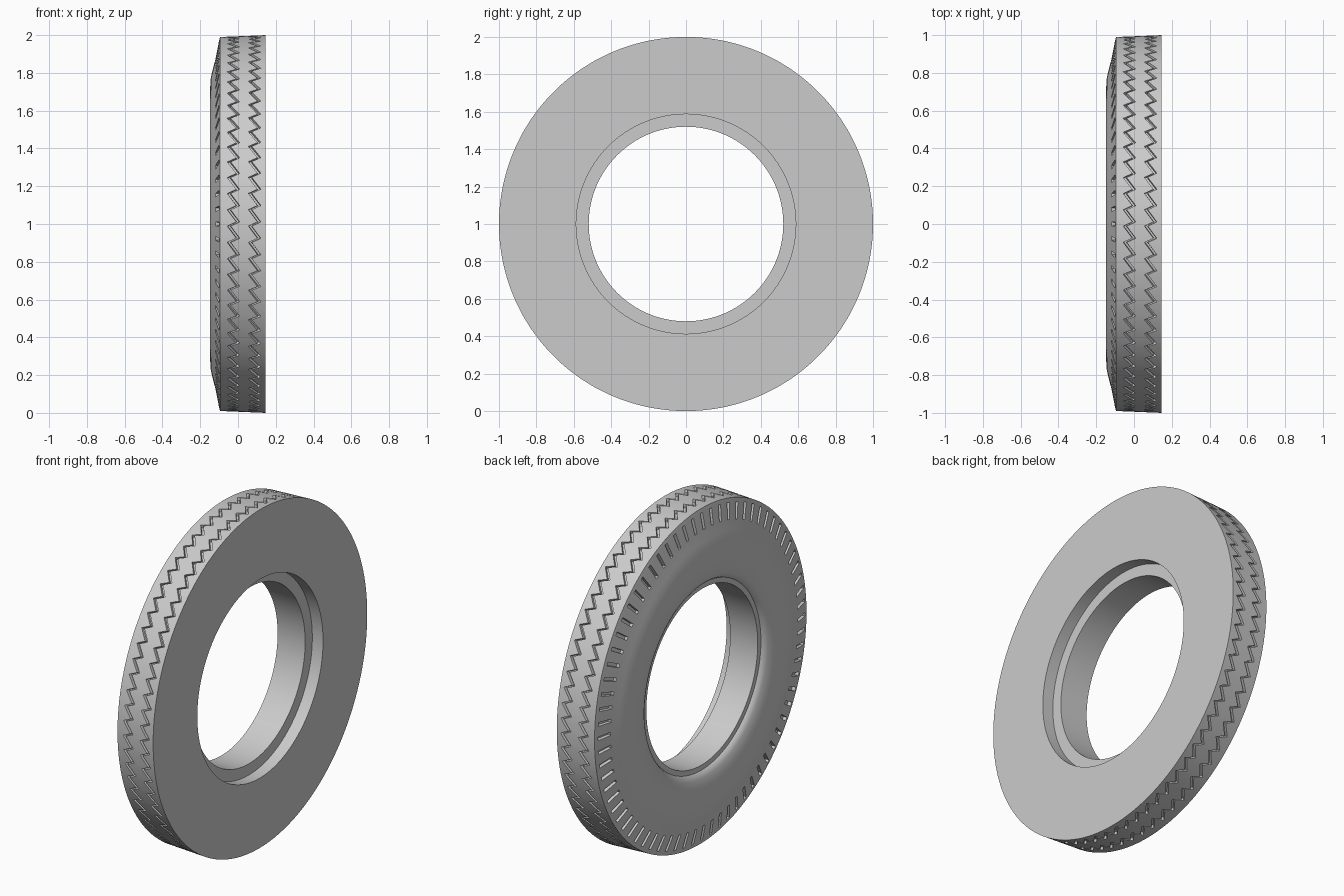
import bpy, bmesh, math

if "Cube" in bpy.data.objects:
    bpy.data.objects.remove(bpy.data.objects["Cube"])

PERIODS = 72          # tread zigzags and shoulder slots around the tyre
FRACTIONS = (0.0, 0.25, 0.625)
AMP = 0.024           # sideways swing of the zigzag
HALF, DEPTH = 0.009, 0.018

# Sidewall, bead and flat back, as (x, radius), from tread edge to tread edge
SIDE = [(-0.095, 0.99), (-0.101, 0.967), (-0.119, 0.875), (-0.133, 0.82),
        (-0.144, 0.775), (-0.147, 0.73), (-0.146, 0.67), (-0.141, 0.62),
        (-0.130, 0.58), (-0.120, 0.56), (-0.105, 0.55), (-0.105, 0.52),
        (0.075, 0.52), (0.075, 0.587), (0.145, 0.587), (0.145, 1.0)]
SLOT_ROW = 1          # profile span that carries the shoulder slots


def tread_radius(x):
    return 0.99 + 0.01 * (x + 0.095) / 0.24


def zigzag(f):
    # short leg swings one way, long leg swings back
    return AMP * (-1 + 2 * f / 0.25) if f < 0.25 else AMP * (1 - 2 * (f - 0.25) / 0.75)


def profile(f):
    pts = list(SIDE)
    for centre in (0.088, -0.024):
        c = centre + zigzag(f)
        for x, d in ((c + HALF, 0), (c + HALF * 0.7, DEPTH),
                     (c - HALF * 0.7, DEPTH), (c - HALF, 0)):
            pts.append((x, tread_radius(x) - d))
    return pts


# Lathe the tyre, shifting the grooves as the profile turns
bm = bmesh.new()
rings = []
for p in range(PERIODS):
    for f in FRACTIONS:
        a = 2 * math.pi * (p + f - 0.125) / PERIODS
        rings.append([bm.verts.new((x, -r * math.cos(a), 1 + r * math.sin(a)))
                      for x, r in profile(f)])

slots = []
n = len(rings[0])
for i, ring in enumerate(rings):
    nxt = rings[(i + 1) % len(rings)]
    for j in range(n):
        k = (j + 1) % n
        face = bm.faces.new((ring[j], ring[k], nxt[k], nxt[j]))
        if j == SLOT_ROW and i % len(FRACTIONS) == 0:
            slots.append(face)
bmesh.ops.recalc_face_normals(bm, faces=bm.faces[:])

# Sink the shoulder slots
bmesh.ops.inset_individual(bm, faces=slots, thickness=0.001, depth=-0.02)

mesh = bpy.data.meshes.new("tyre")
bm.to_mesh(mesh)
bm.free()
tyre = bpy.data.objects.new("tyre", mesh)
bpy.context.collection.objects.link(tyre)

# Plain grey rubber
rubber = bpy.data.materials.new("grey rubber")
rubber.diffuse_color = (0.6, 0.6, 0.6, 1)
rubber.use_nodes = True
rubber.node_tree.nodes["Principled BSDF"].inputs["Base Color"].default_value = rubber.diffuse_color
mesh.materials.append(rubber)

bpy.context.view_layer.objects.active = tyre
tyre.select_set(True)
bpy.ops.object.shade_smooth_by_angle(angle=math.radians(30))
